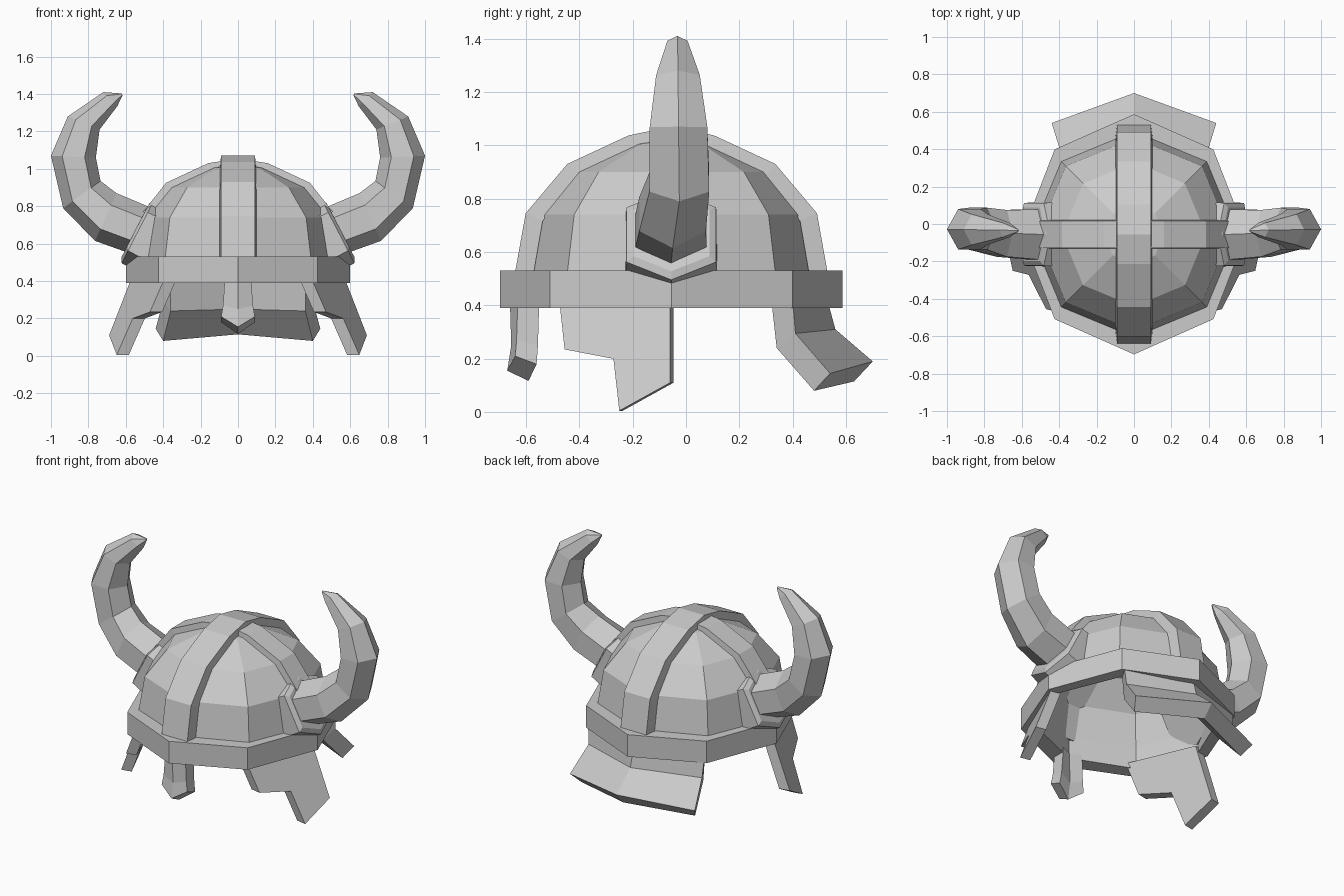
import bpy
import bmesh
from math import cos, sin, pi
from mathutils import Vector

if "Cube" in bpy.data.objects:
    bpy.data.objects.remove(bpy.data.objects["Cube"], do_unlink=True)

CY = -0.055  # middle of the bowl along y

metal = bpy.data.materials.new("plain_grey")
metal.use_nodes = True
grey = (0.6, 0.6, 0.6, 1)
metal.diffuse_color = grey
metal.node_tree.nodes["Principled BSDF"].inputs["Base Color"].default_value = grey


def loft(name, rings, caps=True, wrap=False, mirror=False):
    """Skin equal-sized rings of points into a flat-shaded object."""
    bm = bmesh.new()
    rows = [[bm.verts.new(p) for p in ring] for ring in rings]
    n = len(rows[0])
    pairs = list(zip(rows, rows[1:])) + ([(rows[-1], rows[0])] if wrap else [])
    for a, b in pairs:
        for i in range(n):
            j = (i + 1) % n
            bm.faces.new((a[i], a[j], b[j], b[i]))
    if caps:
        bm.faces.new(rows[0])
        bm.faces.new(rows[-1])
    bmesh.ops.recalc_face_normals(bm, faces=bm.faces[:])
    if mirror:  # open the halves where they meet
        seam = [f for f in bm.faces if all(abs(v.co.x) < 1e-5 for v in f.verts)]
        bmesh.ops.delete(bm, geom=seam, context='FACES_ONLY')
    mesh = bpy.data.meshes.new(name)
    bm.to_mesh(mesh)
    bm.free()
    mesh.materials.append(metal)
    ob = bpy.data.objects.new(name, mesh)
    bpy.context.scene.collection.objects.link(ob)
    if mirror:
        ob.modifiers.new("Mirror", 'MIRROR').use_clip = True
    return ob


def octagon(rx, ry, z):
    return [(rx * cos(k * pi / 4), CY + ry * sin(k * pi / 4), z) for k in range(8)]


# Bowl: eight-sided hollow dome
dome = loft("dome", [octagon(r, r, z) for r, z in
                     [(0.555, 0.42), (0.55, 0.53), (0.515, 0.74),
                      (0.385, 0.9), (0.16, 1.005), (0.01, 1.03)]], caps=False)
shell = dome.modifiers.new("Shell", 'SOLIDIFY')
shell.thickness = 0.02
shell.offset = -1

# Brow band around the rim
loft("brow_band", [octagon(0.6, 0.642, 0.39), octagon(0.6, 0.642, 0.53),
                   octagon(0.53, 0.53, 0.53), octagon(0.53, 0.53, 0.39)],
     caps=False, wrap=True)


# Raised straps over the dome
def strap(name, path, half, along_x):
    full = path + [(-r, z) for r, z in reversed(path[:-1])]
    rings = []
    for r, z in full:
        out = Vector((r, z))
        inn = out + (Vector((0, 0.5)) - out).normalized() * 0.07
        ring = []
        for p, w in ((out, -half * 0.9), (out, half * 0.9), (inn, half), (inn, -half)):
            ring.append((p.x, CY + w, p.y) if along_x else (w, CY + p.x, p.y))
        rings.append(ring)
    loft(name, rings)


strap("ridge_strap", [(0.588, 0.51), (0.546, 0.745), (0.39, 0.93),
                      (0.16, 1.037), (0, 1.07)], 0.1, False)
strap("cross_strap", [(0.53, 0.74), (0.385, 0.925), (0.16, 1.03), (0, 1.055)],
      0.08, True)

# Horn collars: six-sided sockets tilted outward
normal = Vector((0.89, 0, 0.46))
slope = Vector((-0.46, 0, 0.89))
centre = Vector((0.535, CY, 0.665))


def socket(depth, size):
    hexagon = [(0.19, 0), (0.115, 0.168), (-0.115, 0.168),
               (-0.19, 0), (-0.115, -0.168), (0.115, -0.168)]
    return [centre + normal * depth + (slope * t + Vector((0, w, 0))) * size
            for t, w in hexagon]


loft("horn_collars", [socket(-0.12, 1.02), socket(0, 1), socket(0.015, 0.85)], mirror=True)


# Horns: outer edge, inner edge, half width and y of each six-sided ring
horn_path = [
    ((0.57, 0.545), (0.46, 0.79), 0.135, -0.057),
    ((0.765, 0.615), (0.65, 0.87), 0.125, -0.05),
    ((0.935, 0.79), (0.735, 0.935), 0.112, -0.025),
    ((1.0, 1.07), (0.76, 1.06), 0.108, -0.028),
    ((0.91, 1.28), (0.74, 1.21), 0.082, -0.03),
    ((0.72, 1.41), (0.645, 1.335), 0.038, -0.032),
    ((0.622, 1.403), (0.618, 1.392), 0.006, -0.035)]


def horn_ring(outer, inner, width, y):
    mid = (Vector(outer) + Vector(inner)) / 2
    arm = Vector(outer) - mid
    ring = []
    for u, w in ((1, 0), (0.5, 1), (-0.5, 1), (-1, 0), (-0.5, -1), (0.5, -1)):
        p = mid + arm * u
        ring.append((p.x, y + width * w, p.y))
    return ring


loft("horns", [horn_ring(*step) for step in horn_path], mirror=True)


# Folded plates: middle outer, corner outer, corner inner, middle inner
loft("nose_guard", [
    [(0, -0.66, 0.42), (0.07, -0.63, 0.42), (0.07, -0.55, 0.42), (0, -0.58, 0.42)],
    [(0, -0.655, 0.25), (0.08, -0.635, 0.27), (0.08, -0.555, 0.25), (0, -0.575, 0.22)],
    [(0, -0.67, 0.155), (0.09, -0.64, 0.21), (0.09, -0.56, 0.18), (0, -0.59, 0.117)],
], mirror=True)

loft("neck_guard", [
    [(0, 0.53, 0.42), (0.41, 0.4, 0.42), (0.36, 0.32, 0.42), (0, 0.45, 0.42)],
    [(0, 0.56, 0.31), (0.4, 0.41, 0.295), (0.36, 0.34, 0.24), (0, 0.48, 0.25)],
    [(0, 0.7, 0.19), (0.44, 0.54, 0.145), (0.4, 0.48, 0.08), (0, 0.63, 0.115)],
], mirror=True)

# Cheek guards: stepped outline laid on a plane that flares outward
outline = [(-0.06, 0.42), (-0.06, 0.11), (-0.25, 0.005), (-0.272, 0.2),
           (-0.455, 0.235), (-0.475, 0.42)]


def flare(y, z, depth):
    return (0.58 + 0.43 * (y + 0.06) - 0.39 * (z - 0.39) - depth, y + depth * 0.2, z)


loft("cheek_guards", [[flare(y, z, d) for y, z in outline] for d in (0, 0.065)],
     mirror=True)
